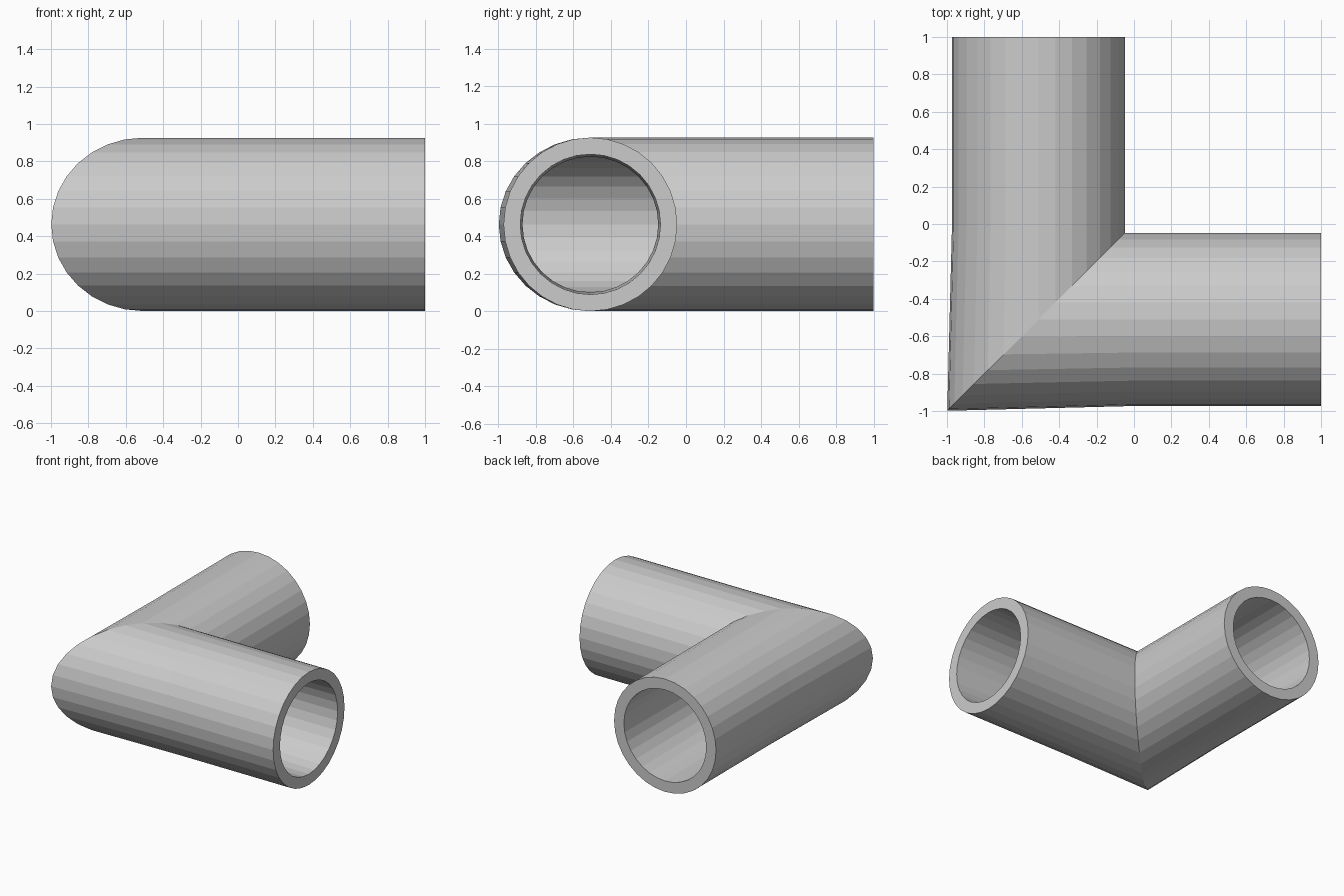
import bpy, bmesh, math

if "Cube" in bpy.data.objects:
    bpy.data.objects.remove(bpy.data.objects["Cube"])

SIDES = 32
C = -0.51           # centre line of both arms in plan
R = 0.463           # outer radius, also the centre height
R_IN, R_NECK = 0.374, 0.362


def ring(bm, r, place):
    """Circle of vertices; place maps the sideways offset to x, y."""
    verts = []
    for i in range(SIDES):
        a = 2 * math.pi * i / SIDES
        x, y = place(r * math.cos(a))
        verts.append(bm.verts.new((x, y, R + r * math.sin(a))))
    return verts


def bridge(bm, a, b):
    for i in range(SIDES):
        j = (i + 1) % SIDES
        bm.faces.new((a[i], a[j], b[j], b[i]))


def mitre(o):
    # the outside of the corner is drawn out slightly
    k = C + o * (1.055 if o < 0 else 1.0)
    return k, k


# Ring positions along the elbow: x arm, mitre, y arm
places = [
    lambda o: (1, C + o),
    lambda o: (0, C + o),
    mitre,
    lambda o: (C + o, 0),
    lambda o: (C + o, 1),
]

bm = bmesh.new()
# Outer wall and bore
outer = [ring(bm, R, p) for p in places]
bore = [ring(bm, r, p) for r, p in zip((R_IN, R_NECK, R_NECK, R_NECK, R_IN), places)]
for wall in (outer, bore):
    for a, b in zip(wall, wall[1:]):
        bridge(bm, a, b)
# Flat annular rims at both open ends
for end in (0, -1):
    bridge(bm, outer[end], bore[end])
bmesh.ops.recalc_face_normals(bm, faces=bm.faces)

mesh = bpy.data.meshes.new("pipe_elbow")
bm.to_mesh(mesh)
bm.free()
elbow = bpy.data.objects.new("pipe_elbow", mesh)
bpy.context.collection.objects.link(elbow)
